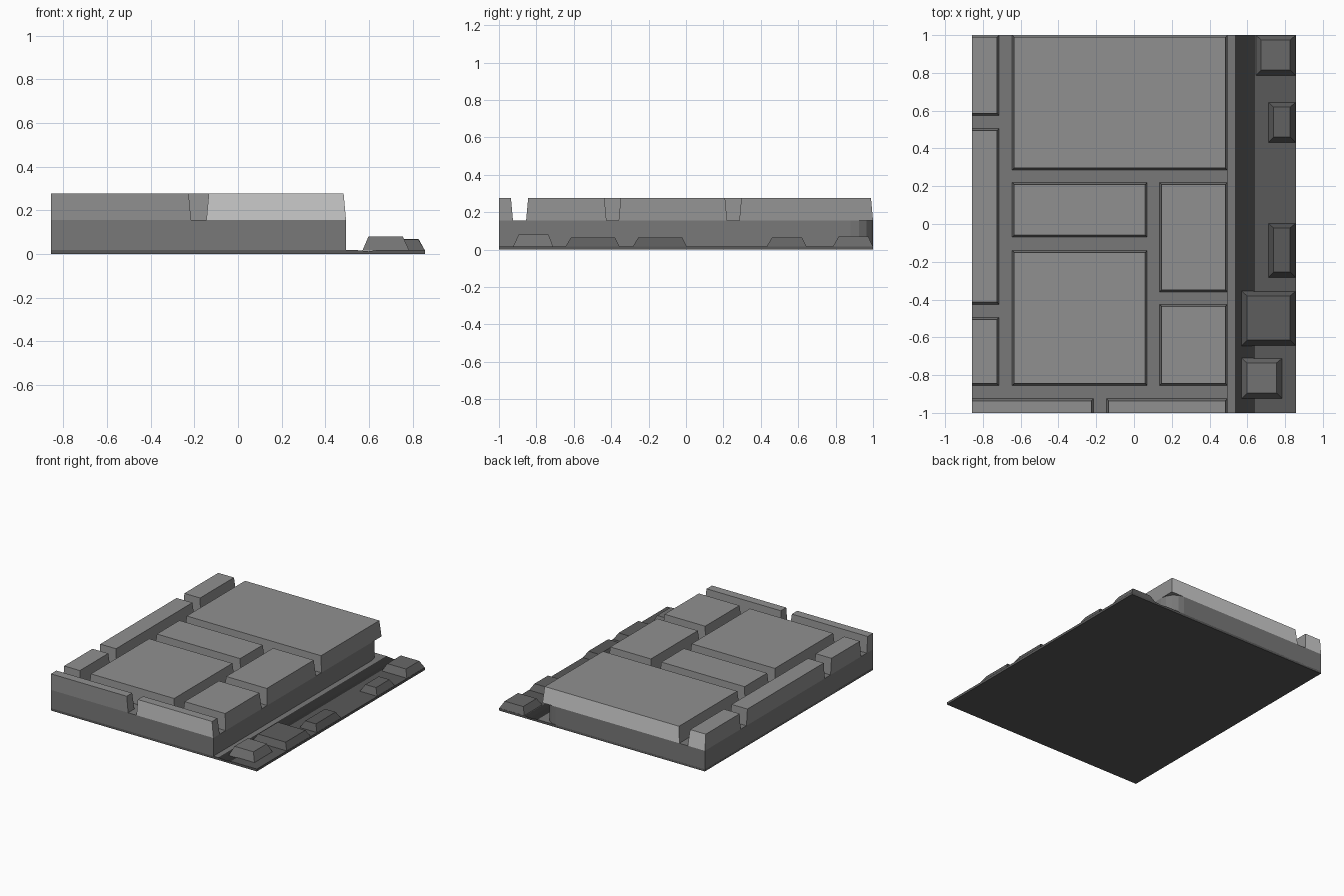
import bpy, bmesh, math

if "Cube" in bpy.data.objects:
    bpy.data.objects.remove(bpy.data.objects["Cube"])


def grey(name, value):
    mat = bpy.data.materials.new(name)
    mat.diffuse_color = (value, value, value, 1)
    mat.use_nodes = True
    mat.node_tree.nodes["Principled BSDF"].inputs["Base Color"].default_value = mat.diffuse_color
    return mat


SLAB = grey("slab_stone", 0.28)
PALE = grey("pale_cut_stone", 0.62)
BED = grey("bed_stone", 0.19)
ROAD = grey("road_dirt", 0.10)
GUTTER = grey("gutter_dark", 0.03)


def make_object(name, verts, faces, mats, painted):
    """painted maps face index to material slot; other faces use slot 0."""
    mesh = bpy.data.meshes.new(name)
    mesh.from_pydata(verts, [], faces)
    for m in mats:
        mesh.materials.append(m)
    for face, slot in painted.items():
        mesh.polygons[face].material_index = slot
    bm = bmesh.new()
    bm.from_mesh(mesh)
    bmesh.ops.recalc_face_normals(bm, faces=bm.faces)
    bm.to_mesh(mesh)
    bm.free()
    obj = bpy.data.objects.new(name, mesh)
    bpy.context.collection.objects.link(obj)
    return obj


def loft(name, bottom, top, mats, painted={}):
    """Closed solid between two matching outlines; side i is face i + 2."""
    n = len(bottom)
    sides = [(i, (i + 1) % n, n + (i + 1) % n, n + i) for i in range(n)]
    return make_object(name, bottom + top,
                       [tuple(range(n)), tuple(range(n, 2 * n))] + sides,
                       mats, painted)


def block(name, x0, x1, y0, y1, z0, z1, inset, mats, painted={}):
    """Tapered block; inset is (left, right, front, back) at the top."""
    l, r, f, b = inset

    def ring(a, c, d, e, z):
        return [(a, d, z), (c, d, z), (c, e, z), (a, e, z)]
    return loft(name, ring(x0, x1, y0, y1, z0),
                ring(x0 + l, x1 - r, y0 + f, y1 - b, z1), mats, painted)


X = 0.857
EDGE = 0.495

# Road strip with a shallow dark gutter, extruded front to back
profile = [(-X, 0), (X, 0), (X, 0.018), (0.64, 0.018), (0.6, 0.012),
           (0.535, 0.018), (-X, 0.018)]
loft("road_base", [(x, -1, z) for x, z in profile], [(x, 1, z) for x, z in profile],
     [ROAD, GUTTER, BED], {5: 1, 6: 1, 7: 2})

# Pavement bed with a rounded back corner beneath the overhanging slab
outline = [(-X, -1), (EDGE, -1)]
for i in range(5):
    a = math.radians(i * 22.5)
    outline.append((EDGE - 0.11 + 0.11 * math.cos(a), 0.88 + 0.12 * math.sin(a)))
outline.append((-X, 1))
loft("pavement_bed", [(x, y, 0.005) for x, y in outline],
     [(x, y, 0.155) for x, y in outline], [BED])

# Paving slabs, cut flush at the left and front borders
FRONT, BACK = 2, 4
slabs = [
    (-X, -0.715, 0.575, 1, [BACK]), (-X, -0.715, -0.425, 0.505, []),
    (-X, -0.715, -0.855, -0.495, []), (-0.645, EDGE, 0.285, 1, [BACK]),
    (-0.645, 0.07, -0.07, 0.22, []), (-0.645, 0.07, -0.855, -0.14, []),
    (0.135, EDGE, -0.36, 0.22, []), (0.135, EDGE, -0.855, -0.425, []),
    (-X, -0.215, -1, -0.925, []), (-0.145, EDGE, -1, -0.925, [FRONT]),
]
for x0, x1, y0, y1, pale in slabs:
    block("paving_slab", x0, x1, y0, y1, 0.155, 0.276,
          (0 if x0 == -X else 0.011, 0.011, 0 if y0 == -1 else 0.011, 0.011),
          [SLAB, PALE], {f: 1 for f in pale})

# Loose road cobbles, each a slightly different grey
cobbles = [
    (0.645, X, 0.785, 1, 0.069, 0.14), (0.71, X, 0.43, 0.645, 0.065, 0.12),
    (0.71, X, -0.285, 0.005, 0.065, 0.10), (0.57, X, -0.645, -0.355, 0.065, 0.11),
    (0.57, 0.785, -0.925, -0.71, 0.08, 0.17),
]
for x0, x1, y0, y1, top, tone in cobbles:
    block("road_cobble", x0, x1, y0, y1, 0.015, top, (0.028, 0.03, 0.03, 0.025),
          [grey("cobble_stone", tone)])
